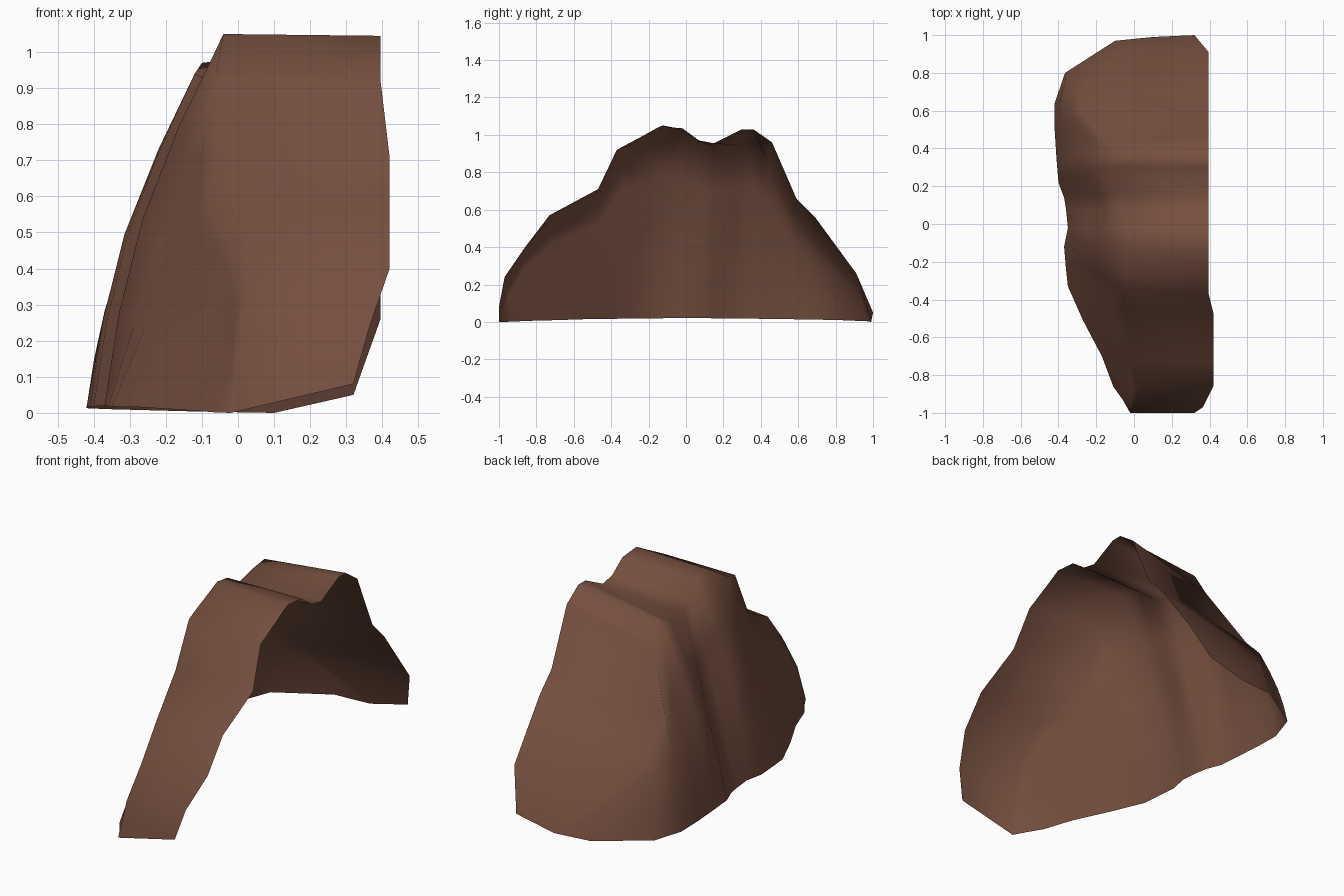
import bpy, bmesh, math

if "Cube" in bpy.data.objects:
    bpy.data.objects.remove(bpy.data.objects["Cube"])

# Rock shell: open on the +x side and underneath.
# Each rib: crest y, z | shoulder x, y, z | wall bulge | base x, y
RIBS = [
    (-1.00, .08, -.02, -1.0, .00, .00, -.02, -1.0),
    (-.97, .24, .00, -.955, .19, .00, -.06, -.93),
    (-.86, .40, .03, -.87, .37, .00, -.11, -.86),
    (-.73, .57, .02, -.73, .54, .00, -.17, -.70),
    (-.47, .71, -.06, -.45, .69, .00, -.27, -.51),
    (-.37, .92, -.05, -.35, .93, -.03, -.35, -.33),
    (-.23, .995, -.06, -.28, .95, .00, -.36, -.24),
    (-.14, 1.045, -.04, -.12, 1.05, .06, -.37, -.12),
    (-.02, 1.035, -.05, -.02, 1.03, .06, -.35, -.02),
    (.07, .97, -.07, .07, .96, .02, -.36, .08),
    (.15, .955, -.10, .16, .93, .00, -.37, .14),
    (.30, 1.03, -.12, .30, .94, .05, -.40, .22),
    (.36, 1.03, -.10, .37, .97, .06, -.41, .34),
    (.46, .96, -.12, .44, .84, .05, -.42, .50),
    (.59, .66, -.28, .57, .55, .02, -.42, .64),
    (.69, .56, -.27, .69, .43, .03, -.365, .80),
    (.91, .26, -.10, .92, .17, .00, -.10, .97),
    (1.00, .05, .10, .99, .00, .00, .10, .99),
]


def rib_points(y, z, xs, ys, zs, bulge, xb, yb):
    # open edge, shoulder, then down the bulging left wall to the base
    x_open = min(.42 if y < -.4 else .395, .32 + 1.5 * (1 - abs(y)))
    zb = .02 * (1 - y * y)
    pts = [(x_open, y, z)]
    for t in (0, .25, .5, .75, 1):
        pts.append((xs + (xb - xs) * t - bulge * math.sin(math.pi * t),
                    ys + (yb - ys) * t,
                    zs + (zb - zs) * t))
    return pts


bm = bmesh.new()
rows = [[bm.verts.new(p) for p in rib_points(*r)] for r in RIBS]
for a, b in zip(rows, rows[1:]):
    for i in range(len(a) - 1):
        bm.faces.new((a[i], a[i + 1], b[i + 1], b[i]))
bmesh.ops.remove_doubles(bm, verts=bm.verts, dist=.002)
bmesh.ops.recalc_face_normals(bm, faces=bm.faces)
# make the shell face outwards (the roof faces up)
if sum(f.normal.z * f.calc_area() for f in bm.faces) < 0:
    bmesh.ops.reverse_faces(bm, faces=bm.faces)

mesh = bpy.data.meshes.new("rock_shell")
bm.to_mesh(mesh)
bm.free()
rock = bpy.data.objects.new("rock_shell", mesh)
bpy.context.collection.objects.link(rock)

# Brown stone
stone = bpy.data.materials.new("brown_stone")
stone.diffuse_color = (.18, .078, .05, 1)
stone.use_nodes = True
stone.node_tree.nodes["Principled BSDF"].inputs["Base Color"].default_value = stone.diffuse_color
mesh.materials.append(stone)

bpy.context.view_layer.objects.active = rock
rock.select_set(True)
bpy.ops.object.shade_smooth_by_angle(angle=math.radians(80))
